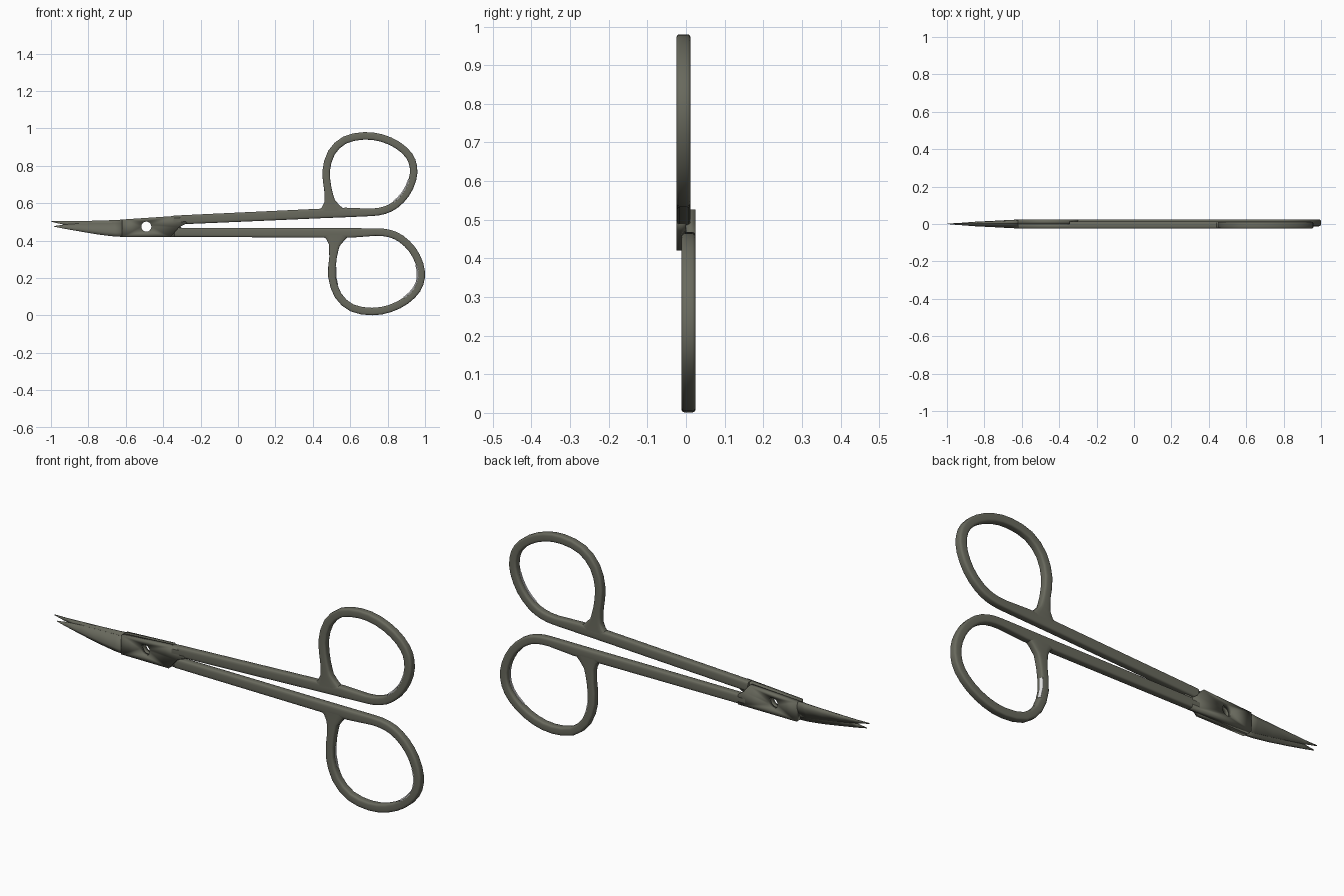
import bpy, bmesh, math
from mathutils import Vector

if "Cube" in bpy.data.objects:
    bpy.data.objects.remove(bpy.data.objects["Cube"])


def material(name, col):
    m = bpy.data.materials.new(name)
    m.diffuse_color = (*col, 1)
    m.use_nodes = True
    m.node_tree.nodes["Principled BSDF"].inputs["Base Color"].default_value = m.diffuse_color
    return m


steel = material("dark_olive_steel", (0.14, 0.142, 0.11))
pale = material("pale_grey", (0.78, 0.78, 0.78))
PIVOT = Vector((-0.49, 0.475))
HOLE_R = 0.027


def finish(bm, name, angle=40, mat=steel):
    bmesh.ops.recalc_face_normals(bm, faces=bm.faces)
    me = bpy.data.meshes.new(name)
    bm.to_mesh(me)
    bm.free()
    ob = bpy.data.objects.new(name, me)
    bpy.context.collection.objects.link(ob)
    me.materials.append(mat)
    bpy.ops.object.select_all(action='DESELECT')
    ob.select_set(True)
    bpy.context.view_layer.objects.active = ob
    bpy.ops.object.shade_smooth_by_angle(angle=math.radians(angle))
    return ob


def loft(name, rings, angle=40, mat=steel):
    """Skin a list of equal-length point rings and cap both ends."""
    bm = bmesh.new()
    vs = [[bm.verts.new(p) for p in r] for r in rings]
    n = len(vs[0])
    for a, b in zip(vs, vs[1:]):
        for i in range(n):
            j = (i + 1) % n
            bm.faces.new((a[i], a[j], b[j], b[i]))
    bm.faces.new(vs[0])
    bm.faces.new(vs[-1])
    return finish(bm, name, angle, mat)


def refine(path, start, end):
    """Insert a smooth midpoint between path points in the finger loop."""
    out = []
    for i, p in enumerate(path):
        out.append(p)
        if start <= i < end:
            a, b, c, d = (Vector(q) for q in path[i - 1:i + 3])
            m = (9 * (b + c) - a - d) / 16
            out.append((m.x, m.y, (b.z + c.z) / 2))
    return out


def normals(path):
    """In-plane normal at every path point."""
    pts = [Vector(p[:2]) for p in path]
    out = []
    for k in range(len(pts)):
        t = Vector((0, 0))
        if k:
            t += (pts[k] - pts[k - 1]).normalized()
        if k < len(pts) - 1:
            t += (pts[k + 1] - pts[k]).normalized()
        t.normalize()
        out.append(Vector((-t.y, t.x)))
    return out


def handle(name, path, y0, y1):
    """Rounded bar of varying width swept along an (x, z, width) path."""
    rings = []
    n = 16
    for (x, z, w), nv in zip(path, normals(path)):
        ring = []
        for i in range(n):
            ang = 2 * math.pi * (i + 0.5) / n
            c, s = math.cos(ang), math.sin(ang)
            u = math.copysign(abs(c) ** 0.5, c) * w / 2 * 1.01
            v = math.copysign(abs(s) ** 0.4, s) * (y1 - y0) / 2 * 1.01
            ring.append((x + nv.x * u, (y0 + y1) / 2 + v, z + nv.y * u))
        rings.append(ring)
    return loft(name, rings, 60)


def inlay(name, path, centre, a0, a1, ymid, side):
    """Thin pale strip on the inner edge of a finger loop, between two angles."""
    rings = []
    c = Vector(centre)
    for (x, z, w), nv in zip(path, normals(path)):
        p = Vector((x, z))
        d = p - c
        ang = math.degrees(math.atan2(d.y, d.x)) % 360
        if x < 0.45 or (ang - a0) % 360 > a1 - a0 or w > 0.045:
            continue
        inward = -nv if nv.dot(d) > 0 else nv
        ring = []
        for off, v in ((0.0175, 0.0187), (0.0235, 0.002), (0.0185, 0.002), (0.0135, 0.0175)):
            q = p + inward * off
            ring.append((q.x, ymid + side * v, q.y))
        rings.append(ring)
    return loft(name, rings, 40, pale)


def slab(name, outline, y0, y1):
    """Flat joint plate with a round pivot hole."""
    bm = bmesh.new()
    circle = [(PIVOT.x + HOLE_R * math.cos(i * math.pi / 8),
               PIVOT.y + HOLE_R * math.sin(i * math.pi / 8)) for i in range(16)]
    for loop in (outline, circle):
        vs = [bm.verts.new((x, y0, z)) for x, z in loop]
        for i in range(len(vs)):
            bm.edges.new((vs[i - 1], vs[i]))
    bmesh.ops.triangle_fill(bm, edges=bm.edges[:], use_beauty=True)
    ext = bmesh.ops.extrude_face_region(bm, geom=bm.faces[:], use_keep_orig=True)
    moved = [g for g in ext["geom"] if isinstance(g, bmesh.types.BMVert)]
    bmesh.ops.translate(bm, verts=moved, vec=(0, y1 - y0, 0))
    return finish(bm, name, 120)


def blade(name, stations, side):
    """Stations: x, spine z, cutting edge z, thickness; flat inner face at y = 0."""
    rings = []
    for x, zs, ze, th in stations:
        rings.append([(x, 0, zs), (x, side * th * 0.75, zs),
                      (x, side * th, zs + (ze - zs) * 0.3),
                      (x, side * 0.0008, ze), (x, 0, ze)])
    return loft(name, rings, 100)


# Lower handle: shank, finger loop, then the flared root back into the shank
R = 0.040
lower = [(-0.34, 0.445, 0.048), (0.1, 0.443, 0.05), (0.45, 0.441, 0.051),
         (0.6, 0.441, 0.051), (0.735, 0.446, R), (0.81, 0.438, R), (0.872, 0.41, R),
         (0.932, 0.352, R), (0.971, 0.275, R), (0.979, 0.203, R), (0.957, 0.139, R),
         (0.898, 0.08, R), (0.813, 0.037, R), (0.717, 0.021, R), (0.61, 0.04, R),
         (0.535, 0.107, R), (0.502, 0.208, R), (0.508, 0.309, R), (0.515, 0.375, 0.057),
         (0.52, 0.407, 0.1), (0.52, 0.435, 0.17)]
lower = refine(lower, 4, 18)

# Upper handle: the same path mirrored about the pivot and swung open
swing = math.radians(2.3)
ca, sa = math.cos(swing), math.sin(swing)
upper = []
for x, z, w in lower:
    dx, dz = (x - PIVOT.x) * 0.98, (PIVOT.y - z) * 0.965
    upper.append((PIVOT.x + dx * ca - dz * sa, PIVOT.y + dx * sa + dz * ca, w))

handle("lower_handle", lower, -0.012, 0.025)
handle("upper_handle", upper, -0.025, 0.012)

# Pale strips inside the finger loops
inlay("lower_loop_front_strip", lower, (0.74, 0.235), -45, 15, 0.0065, -1)
inlay("upper_loop_front_strip", upper, (0.705, 0.755), -58, 0, -0.0065, -1)
inlay("lower_loop_rear_strip", lower, (0.74, 0.235), 165, 200, 0.0065, 1)

# Joint plates, one per half
slab("front_joint", [(-0.62, 0.513), (-0.32, 0.533), (-0.27, 0.494), (-0.315, 0.472),
                     (-0.36, 0.42), (-0.62, 0.42)], -0.025, 0)
slab("rear_joint", [(-0.62, 0.42), (-0.30, 0.42), (-0.30, 0.468), (-0.33, 0.49),
                    (-0.36, 0.527), (-0.62, 0.513)], 0, 0.025)

# Blades: front one has its spine below, rear one has its spine above
blade("front_blade", [(-0.61, 0.42, 0.497, 0.024), (-0.66, 0.422, 0.496, 0.022),
                      (-0.75, 0.433, 0.494, 0.017), (-0.85, 0.45, 0.492, 0.012),
                      (-0.93, 0.464, 0.486, 0.006), (-0.985, 0.475, 0.478, 0.002)], -1)
blade("rear_blade", [(-0.61, 0.513, 0.435, 0.024), (-0.66, 0.51, 0.438, 0.022),
                     (-0.75, 0.507, 0.452, 0.017), (-0.85, 0.505, 0.47, 0.012),
                     (-0.93, 0.504, 0.485, 0.006), (-0.998, 0.505, 0.501, 0.002)], 1)
